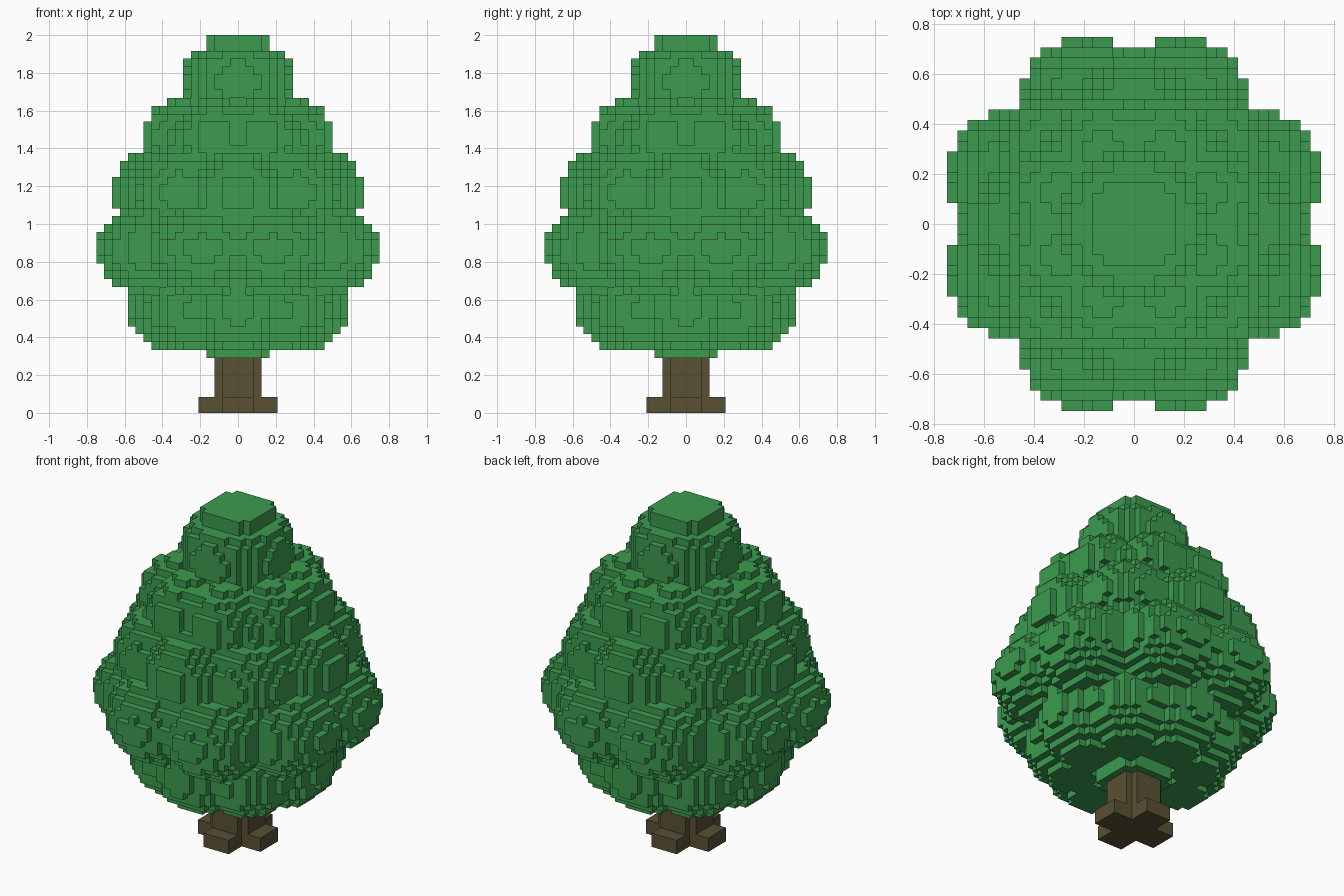
import bpy
import bmesh
import math

cube = bpy.data.objects.get("Cube")
if cube:
    bpy.data.objects.remove(cube, do_unlink=True)

UNIT = 2 / 48  # size of one block


def make_material(name, color):
    mat = bpy.data.materials.new(name)
    mat.use_nodes = True
    mat.diffuse_color = color
    mat.node_tree.nodes["Principled BSDF"].inputs["Base Color"].default_value = color
    return mat


def add_blob(cells, cx, cy, cz, r, h):
    """Fill the blocks inside an ellipsoid of radius r and half height h."""
    for i in range(math.floor(cx - r), math.ceil(cx + r)):
        for j in range(math.floor(cy - r), math.ceil(cy + r)):
            flat = ((i + .5 - cx) ** 2 + (j + .5 - cy) ** 2) / r ** 2
            for k in range(math.floor(cz - h), math.ceil(cz + h)):
                if flat + ((k + .5 - cz) / h) ** 2 <= 1:
                    cells.add((i, j, k))


def add_ring(cells, radius, start, cz, r, h):
    """Eight blobs evenly spaced around the trunk axis."""
    for n in range(8):
        a = math.radians(start + 45 * n)
        add_blob(cells, radius * math.cos(a), radius * math.sin(a), cz, r, h)


def add_column(cells, r, z0, z1):
    n = math.ceil(r)
    for i in range(-n, n):
        for j in range(-n, n):
            if (i + .5) ** 2 + (j + .5) ** 2 <= r * r:
                cells.update((i, j, k) for k in range(z0, z1))


def add_box(cells, hx, hy, z0, z1):
    cells.update((i, j, k) for i in range(-hx, hx)
                 for j in range(-hy, hy) for k in range(z0, z1))


def build(name, cells, mat):
    """Make a mesh from the exposed block faces only."""
    bm = bmesh.new()
    verts = {}

    def vert(p):
        if p not in verts:
            verts[p] = bm.verts.new([c * UNIT for c in p])
        return verts[p]

    for cell in cells:
        for axis in range(3):
            for side in (0, 1):
                near = list(cell)
                near[axis] += 2 * side - 1
                if tuple(near) in cells:
                    continue
                u, v = (axis + 1) % 3, (axis + 2) % 3
                loop = []
                for du, dv in ((0, 0), (1, 0), (1, 1), (0, 1)):
                    p = list(cell)
                    p[axis] += side
                    p[u] += du
                    p[v] += dv
                    loop.append(vert(tuple(p)))
                bm.faces.new(loop if side else loop[::-1])
    mesh = bpy.data.meshes.new(name)
    bm.to_mesh(mesh)
    bm.free()
    mesh.materials.append(mat)
    obj = bpy.data.objects.new(name, mesh)
    bpy.context.collection.objects.link(obj)
    return obj


leaf_green = make_material("leaf green", (0.045, 0.326, 0.078, 1))
bark_brown = make_material("bark brown", (0.100, 0.082, 0.035, 1))

# Foliage: stacked rings of blobs, each turned half a step from the next
leaves = set()
add_ring(leaves, 8.0, 0, 13.35, 6, 5.85)
add_ring(leaves, 11.77, 22.5, 20.75, 7, 6)
add_ring(leaves, 10.0, 0, 28, 6, 6)
add_ring(leaves, 7.7, 22.5, 34.9, 5, 5)

# Foliage crown with a flat cap
add_blob(leaves, 0, 0, 41.8, 7, 4.9)
add_blob(leaves, 0, 0, 42.72, 7, 4.9)
add_column(leaves, 4.5, 40, 48)

# Solid middle of the foliage
add_column(leaves, 4.5, 7, 40)
add_column(leaves, 8, 12, 33)
add_column(leaves, 6.5, 33, 40)

# Trunk: cross-shaped post on four spreading roots
wood = set()
add_box(wood, 3, 2, 0, 7)
add_box(wood, 2, 3, 0, 7)
add_box(wood, 5, 2, 0, 2)
add_box(wood, 2, 5, 0, 2)

build("foliage", leaves, leaf_green)
build("trunk", wood, bark_brown)
